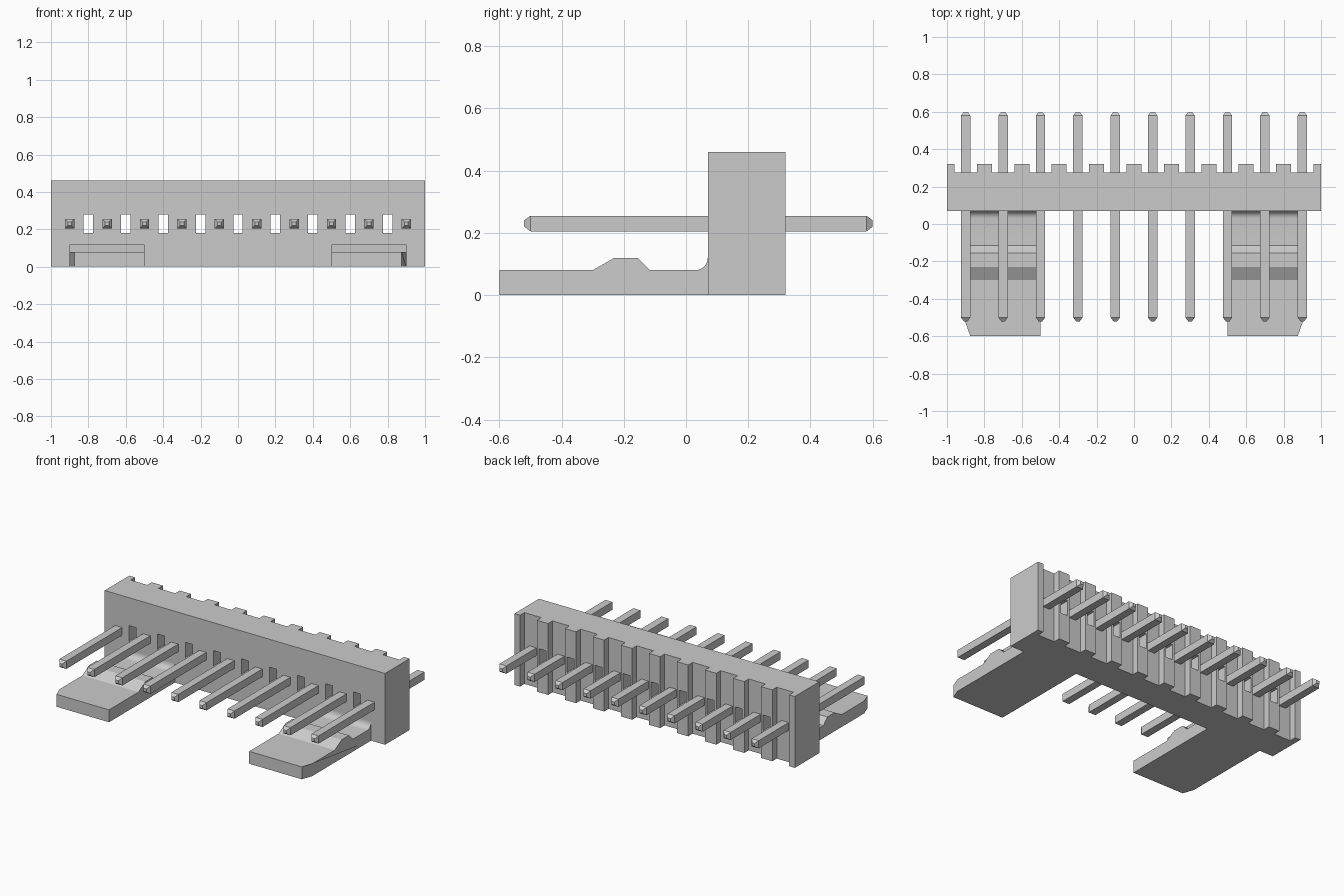
import bpy, bmesh, math

if "Cube" in bpy.data.objects:
    bpy.data.objects.remove(bpy.data.objects["Cube"])


def prism(name, outline, place, depth):
    """Extrude a closed 2D outline; place(u, v, d) maps it into 3D."""
    bm = bmesh.new()
    n = len(outline)
    a = [bm.verts.new(place(u, v, depth[0])) for u, v in outline]
    b = [bm.verts.new(place(u, v, depth[1])) for u, v in outline]
    bm.faces.new(a)
    bm.faces.new(b)
    for i in range(n):
        j = (i + 1) % n
        bm.faces.new((a[i], a[j], b[j], b[i]))
    bmesh.ops.recalc_face_normals(bm, faces=bm.faces)
    return finish(name, bm)


def finish(name, bm):
    mesh = bpy.data.meshes.new(name)
    bm.to_mesh(mesh)
    bm.free()
    ob = bpy.data.objects.new(name, mesh)
    bpy.context.collection.objects.link(ob)
    return ob


# Housing wall: ribbed back outline extruded upward
PINS = [-0.9 + 0.2 * i for i in range(10)]
outline = [(-1, 0.07), (-1, 0.32)]
for x in PINS:
    outline += [(x - 0.06, 0.32), (x - 0.06, 0.275), (x + 0.06, 0.275), (x + 0.06, 0.32)]
outline += [(1, 0.32), (1, 0.07)]
housing = prism("housing", outline, lambda u, v, d: (u, v, d), (0, 0.46))

# Through slots in the ribs, midway between the pins
bm = bmesh.new()
for i in range(9):
    res = bmesh.ops.create_cube(bm, size=1)
    for v in res["verts"]:
        v.co = (-0.8 + 0.2 * i + v.co.x * 0.05, 0.2 + v.co.y * 0.6, 0.23 + v.co.z * 0.1)
cutter = finish("slot_cutter", bm)
mod = housing.modifiers.new("slots", "BOOLEAN")
mod.operation = "DIFFERENCE"
mod.solver = "EXACT"
mod.object = cutter
bpy.context.view_layer.objects.active = housing
housing.select_set(True)
bpy.ops.object.modifier_apply(modifier=mod.name)
housing.select_set(False)
bpy.data.objects.remove(cutter)

# Locking tabs: side profile with latch bump and root fillet
profile = [(-0.6, 0), (-0.6, 0.08), (-0.53, 0.08), (-0.3, 0.08), (-0.23, 0.12),
           (-0.155, 0.12), (-0.115, 0.08)]
for k in range(7):
    t = math.radians(15 * k)
    profile.append((0.03 + 0.04 * math.sin(t), 0.12 - 0.04 * math.cos(t)))
profile += [(0.07, 0), (-0.53, 0)]
for side, name in ((-1, "left_tab"), (1, "right_tab")):
    tab = prism(name, profile, lambda u, v, d: (side * d, u, v), (0.5, 0.9))
    # clipped outer corner
    for v in tab.data.vertices:
        if abs(v.co.x) > 0.8 and v.co.y < -0.59:
            v.co.x = side * 0.875
    bpy.context.view_layer.objects.active = tab
    tab.select_set(True)
    bpy.ops.object.shade_smooth_by_angle(angle=math.radians(20))
    tab.select_set(False)

# Square pins with tapered ends
for i, x in enumerate(PINS):
    bm = bmesh.new()
    rings = []
    for y, r in ((-0.52, 0.01), (-0.5, 0.025), (0.58, 0.025), (0.6, 0.01)):
        rings.append([bm.verts.new((x + sx * r, y, 0.23 + sz * r))
                      for sx, sz in ((-1, -1), (1, -1), (1, 1), (-1, 1))])
    for a, b in zip(rings, rings[1:]):
        for k in range(4):
            bm.faces.new((a[k], a[(k + 1) % 4], b[(k + 1) % 4], b[k]))
    bm.faces.new(rings[0])
    bm.faces.new(rings[-1])
    bmesh.ops.recalc_face_normals(bm, faces=bm.faces)
    finish(f"pin_{i + 1}", bm)
